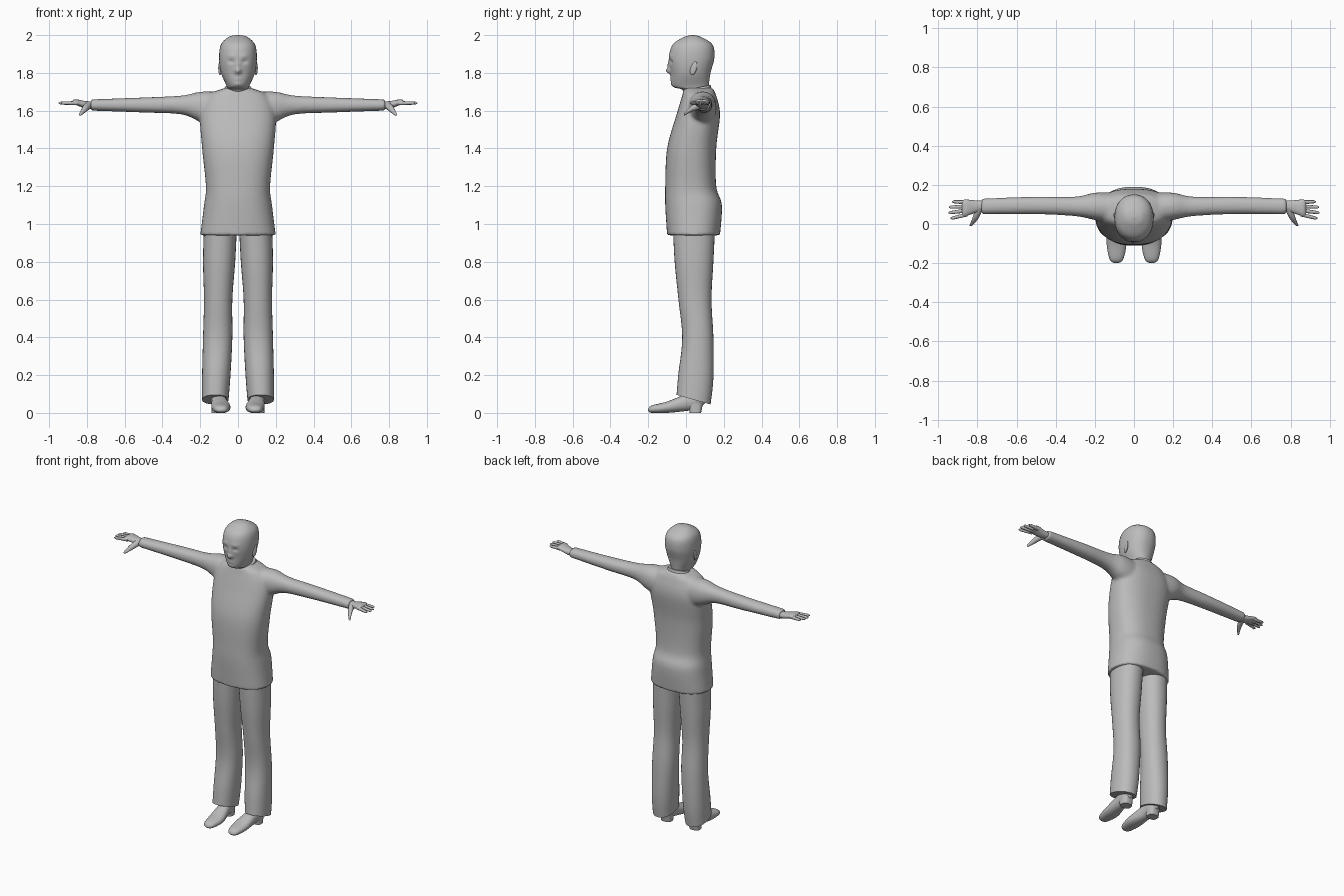
import bpy, bmesh, math

cube = bpy.data.objects.get("Cube")
if cube:
    bpy.data.objects.remove(cube)

grey = bpy.data.materials.new("plain grey")
grey.use_nodes = True
colour = (.5, .5, .5, 1)
grey.diffuse_color = colour
grey.node_tree.nodes["Principled BSDF"].inputs["Base Color"].default_value = colour


def spline(keys, steps):
    """Rows of numbers passing smoothly through the key rows."""
    rows = []
    last = len(keys) - 1
    for i in range(last):
        before, start, end, after = (keys[min(max(j, 0), last)] for j in range(i - 1, i + 3))
        for step in range(steps):
            t = step / steps
            row = []
            for a, b, c, d in zip(before, start, end, after):
                leave, arrive = (c - a) / 2, (d - b) / 2
                bend = 3 * (c - b) - 2 * leave - arrive
                twist = leave + arrive - 2 * (c - b)
                row.append(b + t * (leave + t * (bend + t * twist)))
            rows.append(row)
    rows.append(keys[last])
    return rows


def rounded(value, power):
    """Square off a sine or cosine to turn a circle into a superellipse."""
    return math.copysign(abs(value) ** (2 / power), value)


def loft(bm, keys, axis="z", segments=24, steps=6, power=2.2, side=1):
    """Loft ovals; each key is a position and the limits across both other axes."""
    rings = []
    for pos, left, right, low, high in spline(keys, steps):
        ring = []
        for k in range(segments):
            angle = math.tau * k / segments
            u = (left + right + (right - left) * rounded(math.cos(angle), power)) / 2
            v = (low + high + (high - low) * rounded(math.sin(angle), power)) / 2
            x, y, z = {"z": (u, v, pos), "x": (pos, u, v), "y": (u, pos, v)}[axis]
            ring.append(bm.verts.new((x * side, y, z)))
        rings.append(ring)
    for lower, upper in zip(rings, rings[1:]):
        for k in range(segments):
            bm.faces.new((lower[k - 1], lower[k], upper[k], upper[k - 1]))
    bm.faces.new(rings[0])
    bm.faces.new(rings[-1])


def centred(rows):
    """Keys from height, half width, front and back."""
    return [(z, -width, width, front, back) for z, width, front, back in rows]


def tube(rows):
    """Keys from position, centre across both other axes and radius."""
    return [(pos, u - r, u + r, v - r, v + r) for pos, u, v, r in rows]


def finish(name, bm, mirror=False, angle=50):
    bmesh.ops.recalc_face_normals(bm, faces=bm.faces)
    mesh = bpy.data.meshes.new(name)
    bm.to_mesh(mesh)
    bm.free()
    mesh.materials.append(grey)
    part = bpy.data.objects.new(name, mesh)
    bpy.context.collection.objects.link(part)
    bpy.ops.object.select_all(action="DESELECT")
    part.select_set(True)
    bpy.context.view_layer.objects.active = part
    bpy.ops.object.shade_smooth_by_angle(angle=math.radians(angle))
    if mirror:
        part.modifiers.new("Mirror", "MIRROR").use_mirror_merge = False
    return part


# Shirt: body and both sleeves fused into one surface
bm = bmesh.new()
body = [(.94, .2, -.1, .18), (1.1, .18, -.11, .19), (1.2, .17, -.11, .16), (1.4, .19, -.1, .16),
        (1.58, .2, -.05, .18), (1.68, .16, -.02, .16), (1.72, .07, -.01, .14)]
loft(bm, centred(body), segments=48, power=2.4)
sleeve = [(.1, 0, .16, 1.5, 1.7), (.2, .02, .16, 1.54, 1.7), (.3, .04, .14, 1.58, 1.68),
          (.5, .05, .14, 1.59, 1.67), (.78, .05, .13, 1.6, 1.66)]
for side in (1, -1):
    loft(bm, sleeve, "x", side=side)
shirt = finish("shirt", bm)
fuse = shirt.modifiers.new("Fuse", "REMESH")
fuse.mode = "VOXEL"
fuse.voxel_size = .009
fuse.use_smooth_shade = True
relax = shirt.modifiers.new("Relax", "SMOOTH")
relax.iterations = 5

# Collar standing around the neck, higher at the back
bm = bmesh.new()
loft(bm, centred([(1.69, .09, -.02, .14), (1.73, .07, 0, .13)]), segments=32)
for v in bm.verts:
    v.co.z += (v.co.y - .1) / 5
finish("collar", bm)

# Head and neck, with the face raised and hollowed from the front
bm = bmesh.new()
skull = [(1.66, .06, 0, .13), (1.71, .06, -.02, .12), (1.73, .06, -.07, .12),
         (1.8, .09, -.08, .13), (1.88, .1, -.09, .15), (1.95, .09, -.07, .14),
         (1.99, .05, -.01, .08), (2, .01, .03, .04)]
loft(bm, centred(skull), segments=72, steps=10)
# Across, height, spread across, spread in height, outward depth
features = {"nose tip": (0, 1.81, .015, .015, .025), "nose bridge": (0, 1.84, .01, .02, .01),
            "eye sockets": (.035, 1.86, .015, .01, -.01), "brows": (.035, 1.89, .02, .01, .004),
            "lips": (0, 1.77, .02, .015, .006), "mouth line": (0, 1.773, .02, .003, -.005),
            "chin": (0, 1.74, .02, .01, .006)}
for v in bm.verts:
    if v.co.y < .02:
        x, z = abs(v.co.x), v.co.z
        v.co.y -= sum(depth * math.exp(-((x - across) / wide) ** 2 - ((z - height) / tall) ** 2)
                      for across, height, wide, tall, depth in features.values())
finish("head", bm, angle=80)

# Eyes and ears
for name, place, size, tilt in (("eyes", (.036, -.058, 1.86), (.014, .01, .008), 0),
                                ("ears", (.095, .04, 1.825), (.009, .018, .037), .2)):
    bm = bmesh.new()
    bmesh.ops.create_uvsphere(bm, u_segments=16, v_segments=10, radius=1)
    for v in bm.verts:
        x, y, z = (c * s for c, s in zip(v.co, size))
        v.co = (place[0] + x + tilt * y, place[1] + y + tilt * z, place[2] + z)
    finish(name, bm, mirror=True)

# Hands: palm, four fanned fingers and a thumb
bm = bmesh.new()
loft(bm, [(.74, .07, .12, 1.61, 1.65), (.8, .06, .12, 1.61, 1.65),
          (.86, .04, .125, 1.63, 1.66), (.88, .04, .12, 1.63, 1.65)], "x")
for finger in range(4):
    root = .05 + .02 * finger
    tip = .03 + .028 * finger
    end = .95 - .007 * (finger - 1.3) ** 2
    loft(bm, tube([(.85, root, 1.64, .011), (end - .01, tip, 1.64, .008),
                   (end, tip, 1.64, .003)]), "x", segments=12, steps=1)
loft(bm, tube([(.08, .79, 1.63, .02), (.03, .81, 1.61, .016), (-.01, .835, 1.58, .007)]),
     "y", segments=12)
finish("hands", bm, mirror=True)

# Trouser legs with hems that drop toward the heel
bm = bmesh.new()
loft(bm, [(.07, .05, .19, -.05, .13), (.2, .04, .19, -.04, .145), (.4, .03, .185, -.02, .145),
          (.6, .03, .18, -.04, .135), (.8, .015, .185, -.06, .145), (1, .005, .18, -.07, .155)],
     segments=32)
for v in bm.verts:
    fade = max(0, 1 - (v.co.z - .07) * 4)
    v.co.z -= .28 * (v.co.y - .04) * fade
finish("trouser_legs", bm, mirror=True)

# Shoes with a low heel block
bm = bmesh.new()
loft(bm, [(-.2, .08, .1, .01, .02), (-.18, .055, .125, 0, .04), (-.1, .04, .14, 0, .06),
          (0, .06, .14, .01, .1), (.06, .065, .14, .02, .12), (.1, .09, .12, .05, .09)], "y")
loft(bm, [(0, .07, .14, .02, .08), (.05, .07, .14, .01, .09)], power=3, steps=1)
for v in bm.verts:
    v.co.z = max(v.co.z, 0)
finish("shoes", bm, mirror=True)
